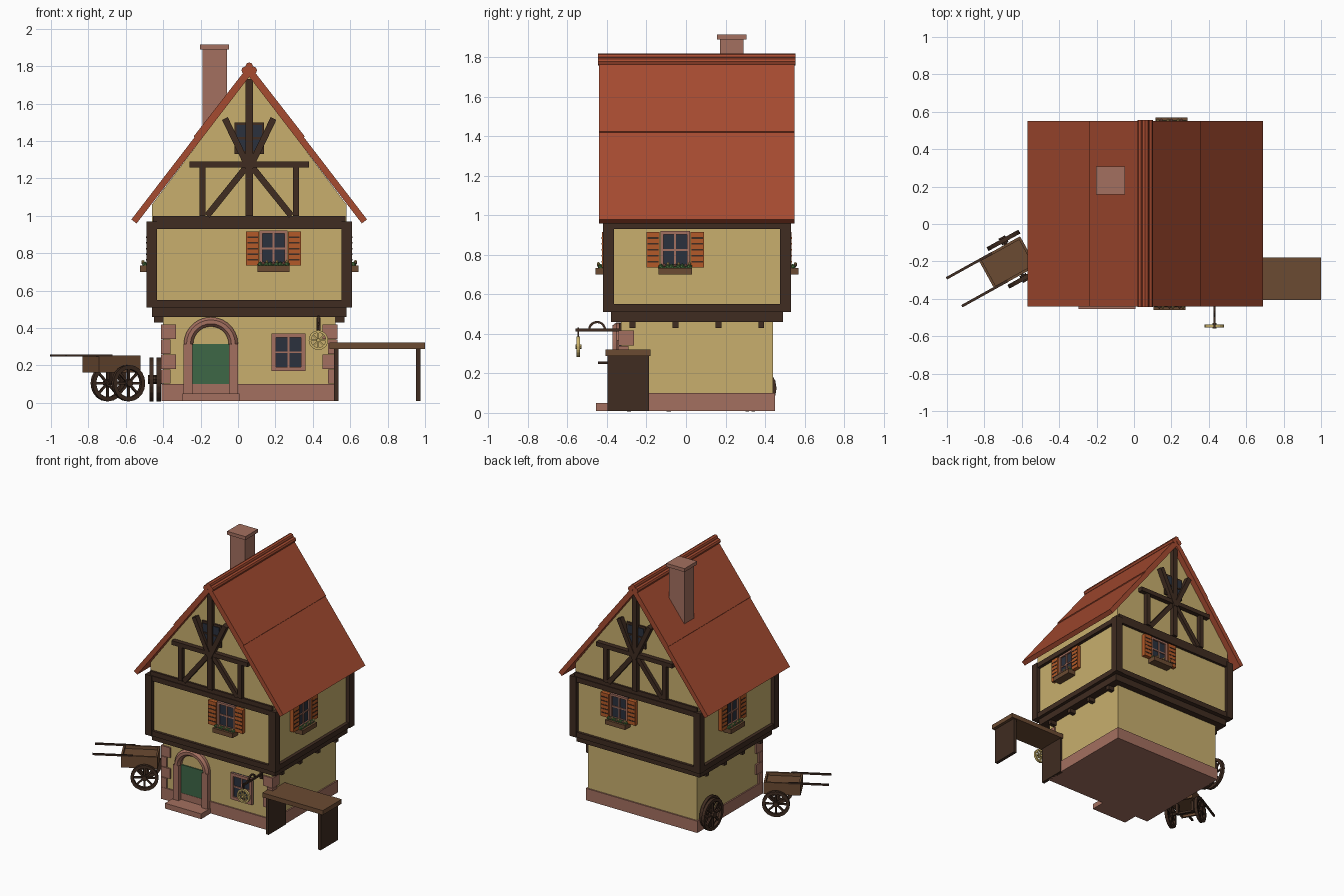
import bpy, bmesh
from math import pi, atan2, hypot
from mathutils import Matrix, Vector

cube = bpy.data.objects.get("Cube")
if cube:
    bpy.data.objects.remove(cube, do_unlink=True)


def material(name, r, g, b):
    m = bpy.data.materials.new(name)
    m.use_nodes = True
    m.diffuse_color = (r, g, b, 1)
    m.node_tree.nodes["Principled BSDF"].inputs["Base Color"].default_value = (r, g, b, 1)
    return m


plaster = material("plaster", .58, .43, .155)
timber = material("dark timber", .05, .025, .015)
tile = material("roof tile red", .38, .07, .03)
stone = material("pink stone", .37, .16, .115)
glass = material("dark glass", .024, .031, .048)
green = material("door green", .048, .135, .061)
orange = material("shutter orange", .456, .102, .021)
wood = material("brown wood", .147, .069, .032)
gold = material("sign gold", .6, .45, .15)
leaf = material("leaf green", .06, .15, .045)


def move(x, y, z):
    return Matrix.Translation((x, y, z))


def turn(angle, axis="Z"):
    return Matrix.Rotation(angle, 4, axis)


def finish(name, mat, bm, place, smooth=False):
    bmesh.ops.recalc_face_normals(bm, faces=bm.faces)
    mesh = bpy.data.meshes.new(name)
    bm.to_mesh(mesh)
    bm.free()
    mesh.materials.append(mat)
    mesh.transform(place)
    ob = bpy.data.objects.new(name, mesh)
    bpy.context.collection.objects.link(ob)
    if smooth:
        bpy.ops.object.select_all(action="DESELECT")
        ob.select_set(True)
        bpy.context.view_layer.objects.active = ob
        bpy.ops.object.shade_smooth_by_angle()
    return ob


def add_box(bm, center, size, tilt=0):
    m = move(*center) @ turn(tilt, "Y") @ Matrix.Diagonal((*size, 1))
    bmesh.ops.create_cube(bm, size=1, matrix=m)


def boxes(name, mat, place, *specs):
    bm = bmesh.new()
    for spec in specs:
        add_box(bm, *spec)
    return finish(name, mat, bm, place)


def prism(name, mat, place, outline, half_depth):
    bm = bmesh.new()
    face = bm.faces.new([bm.verts.new((x, -half_depth, z)) for x, z in outline])
    new = bmesh.ops.extrude_face_region(bm, geom=[face])["geom"]
    verts = [v for v in new if isinstance(v, bmesh.types.BMVert)]
    bmesh.ops.translate(bm, verts=verts, vec=(0, 2 * half_depth, 0))
    return finish(name, mat, bm, place)


def add_ring(bm, radius, thick, depth, angle=2 * pi, steps=20, sides=4):
    # Sweep a small section around the y axis, starting on +x
    section = []
    for i in range(sides):
        p = Vector((1, 0)) @ Matrix.Rotation(2 * pi * (i + .5) / sides, 2)
        section.append(bm.verts.new((radius + p.x * thick, p.y * depth, 0)))
    edges = [bm.edges.new((section[i - 1], section[i])) for i in range(sides)]
    bmesh.ops.spin(bm, geom=section + edges, cent=(0, 0, 0), axis=(0, -1, 0),
                   angle=angle, steps=steps)
    bmesh.ops.remove_doubles(bm, verts=bm.verts, dist=.0005)


def wheel(name, mat, place, radius, thick=.016, spoke=.012, depth=.016):
    bm = bmesh.new()
    add_ring(bm, radius - thick * .7, thick, depth)
    for i in range(4):
        add_box(bm, (0, 0, 0), (2 * radius - thick * 2, spoke, spoke), i * pi / 4)
    bmesh.ops.create_cone(bm, cap_ends=True, segments=8, radius1=radius * .2,
                          radius2=radius * .2, depth=depth * 2.5, matrix=turn(pi / 2, "X"))
    finish(name, mat, bm, place)


def strut(a, b, width, depth):
    # Box running between two points of a wall
    (x, z), (u, w) = a, b
    return (((x + u) / 2, -depth / 2, (z + w) / 2),
            (hypot(u - x, w - z), depth, width), -atan2(w - z, u - x))


house = move(.06, .055, 0)


def slab(name, mat, hx, hy, low, high):
    boxes(name, mat, house, ((0, 0, (low + high) / 2), (2 * hx, 2 * hy, high - low)))


# Walls and horizontal beams
slab("plinth", stone, .47, .395, .01, .1)
slab("lower_wall", plaster, .46, .385, .1, .47)
slab("jetty_beam", timber, .52, .435, .46, .515)
slab("upper_wall", plaster, .52, .45, .515, .95)
slab("sill_beam", timber, .545, .47, .51, .55)
slab("head_beam", timber, .545, .47, .93, .968)
slab("gable_beam", timber, .515, .465, .968, 1)
prism("gable_wall", plaster, house,
      [(-.52, .97), (.52, .97), (.52, 1.06), (0, 1.75), (-.52, 1.06)], .45)
boxes("corner_posts", timber, house,
      *[((sx * .522, sy * .448, .74), (.056, .056, .46)) for sx in (-1, 1) for sy in (-1, 1)])
boxes("joists", timber, house,
      *[((0, -.325 + .217 * i, .445), (1.02, .03, .032)) for i in range(4)])

# Roof
for side, s in (("left", 1), ("right", -1)):
    prism("roof_" + side, tile, house,
          [(0, 1.8), (s * .63, .98), (s * .602, .959), (0, 1.743)], .495)
    prism("roof_upper_tier_" + side, tile, house,
          [(0, 1.795), (0, 1.806), (s * .297, 1.424), (s * .29, 1.415)], .495)
bm = bmesh.new()
for x, z in ((-.022, 1.778), (0, 1.8), (.022, 1.778)):
    bmesh.ops.create_cone(bm, cap_ends=True, segments=8, radius1=.02, radius2=.02,
                          depth=1, matrix=move(x, 0, z) @ turn(pi / 2, "X"))
finish("ridge_tiles", tile, bm, house)
boxes("chimney", stone, move(-.125, .232, 0),
      ((0, 0, 1.63), (.13, .12, .53)), ((0, 0, 1.902), (.155, .15, .026)))

# Timber framing and attic window of both gables
for end, angle in (("front", 0), ("back", pi)):
    place = house @ turn(angle) @ move(0, -.45, 0)
    parts = [strut((0, 1), (0, 1.73), .04, .034),
             strut((-.32, 1.275), (.32, 1.275), .032, .036)]
    for s in (-1, 1):
        parts += [strut((s * .25, 1), (s * .25, 1.27), .034, .03),
                  strut((s * .225, 1), (0, 1.28), .034, .026),
                  strut((0, 1.25), (s * .13, 1.52), .034, .04)]
    boxes("gable_timbers_" + end, timber, place, *parts)
    boxes("attic_window_frame_" + end, timber, place,
          ((0, -.006, 1.415), (.16, .012, .17)), ((0, -.01, 1.415), (.15, .02, .01)))
    boxes("attic_window_glass_" + end, glass, place,
          *[((s * .038, -.014, 1.415 + t * .038), (.06, .008, .062))
            for s in (-1, 1) for t in (-1, 1)])


def window(name, place, width, height, frame):
    w, h = width / 2, height / 2
    boxes(name + "_glass", glass, place, ((0, -.004, 0), (width, .008, height)))
    rails = [((0, -.008, t * (h - frame / 2)), (width, .024, frame)) for t in (-1, 1)]
    rails += [((t * (w - frame / 2), -.008, 0), (frame, .024, height)) for t in (-1, 1)]
    rails += [((0, -.007, 0), (.01, .016, height)), ((0, -.007, 0), (width, .016, .01))]
    boxes(name + "_frame", stone, place, *rails)


# Shuttered windows with flower boxes, one per side
spots = {"front": (0, .13, .45), "back": (pi, -.14, .45),
         "left": (pi / 2, -.11, .52), "right": (-pi / 2, -.065, .52)}
for side, (angle, shift, wall) in spots.items():
    place = house @ turn(angle) @ move(shift, -wall, .825)
    window(side + "_window", place, .15, .19, .016)
    boxes(side + "_shutters", orange, place,
          *[((s * .112, -.015, 0), (.068, .03, .18)) for s in (-1, 1)])
    boxes(side + "_shutter_slats", timber, place,
          *[((s * .112, -.018, -.06 + .03 * i), (.056, .028, .008))
            for s in (-1, 1) for i in range(5)])
    boxes(side + "_flower_box", wood, place, ((0, -.032, -.108), (.17, .064, .034)))
    for kind, mat, start, size in (("leaves", leaf, 0, .016), ("pink_flowers", stone, 1, .009),
                                   ("gold_flowers", gold, 2, .009)):
        bm = bmesh.new()
        for i in range(start, 9, 3 if start else 1):
            spot = move(-.072 + .018 * i, -.036 - .012 * (start > 0), -.086 + .008 * start)
            bmesh.ops.create_icosphere(bm, subdivisions=1, radius=size, matrix=spot)
        finish(side + "_" + kind, mat, bm, place)

# Ground floor front: door, arch, step, window and corner stones
front = house @ move(0, -.385, 0)
door = front @ move(-.205, 0, 0)
boxes("door", green, door, ((0, -.004, .18), (.2, .008, .27)))
boxes("door_jambs", stone, door,
      *[((s * .122, -.015, .18), (.048, .05, .27)) for s in (-1, 1)])
bm = bmesh.new()
add_ring(bm, .12, .027, .036, pi, 14, 8)
finish("door_arch", stone, bm, door @ move(0, -.008, .313), True)
boxes("door_step", stone, door, ((0, -.06, .03), (.305, .13, .04)))
window("ground_window", front @ move(.21, 0, .27), .18, .2, .022)
stones = []
for s in (-1, 1):
    for i in range(4):
        size = .08 if i % 2 else .05
        stones.append(((s * (.472 - size / 2), size / 2 - .012, .14 + .08 * i), (size, size, .076)))
boxes("corner_stones", stone, front, *stones)

# Hanging sign on its bracket
sign = move(.43, -.545, .335)
wheel("sign_ring", gold, sign, .052, .009, .008, .012)
boxes("sign_bracket", timber, sign, ((0, .1, .085), (.012, .23, .014)),
      ((0, 0, .072), (.008, .008, .05)), ((0, .212, .085), (.02, .012, .07)))
bm = bmesh.new()
add_ring(bm, .04, .008, .008, pi, 10)
finish("bracket_curl", timber, bm, sign @ move(0, .095, .085) @ turn(pi / 2))

# Market table
table = move(.745, -.293, 0)
boxes("table_top", wood, table, ((0, 0, .305), (.51, .228, .034)))
boxes("table_legs", timber, table,
      *[((s * .22, 0, .15), (.024, .21, .28)) for s in (-1, 1)])

# Spare wheels leaning by the wall
for i, x in enumerate((-.462, -.424)):
    wheel("spare_wheel_" + str(i + 1), timber, move(x, .34 - .03 * i, .125) @ turn(pi / 2), .118)

# Handcart
cart = move(-.642, -.188, 0) @ turn(.506)
body = cart @ move(-.04, 0, 0)
boxes("cart_floor", wood, body, ((0, 0, .205), (.25, .17, .05)))
boxes("cart_sides", wood, body,
      *[((0, s * .084, .208), (.255, .014, .09)) for s in (-1, 1)],
      *[((s * .121, 0, .208), (.014, .17, .09)) for s in (-1, 1)])
boxes("cart_handles", timber, cart,
      *[((-.225, s * .085, .253), (.28, .014, .012)) for s in (-1, 1)])
boxes("cart_axle", timber, cart, ((0, 0, .105), (.016, .23, .016)),
      *[((0, s * .06, .14), (.03, .02, .08)) for s in (-1, 1)])
for side, s in (("left", -1), ("right", 1)):
    wheel("cart_wheel_" + side, timber, cart @ move(0, s * .115, .105), .097)
